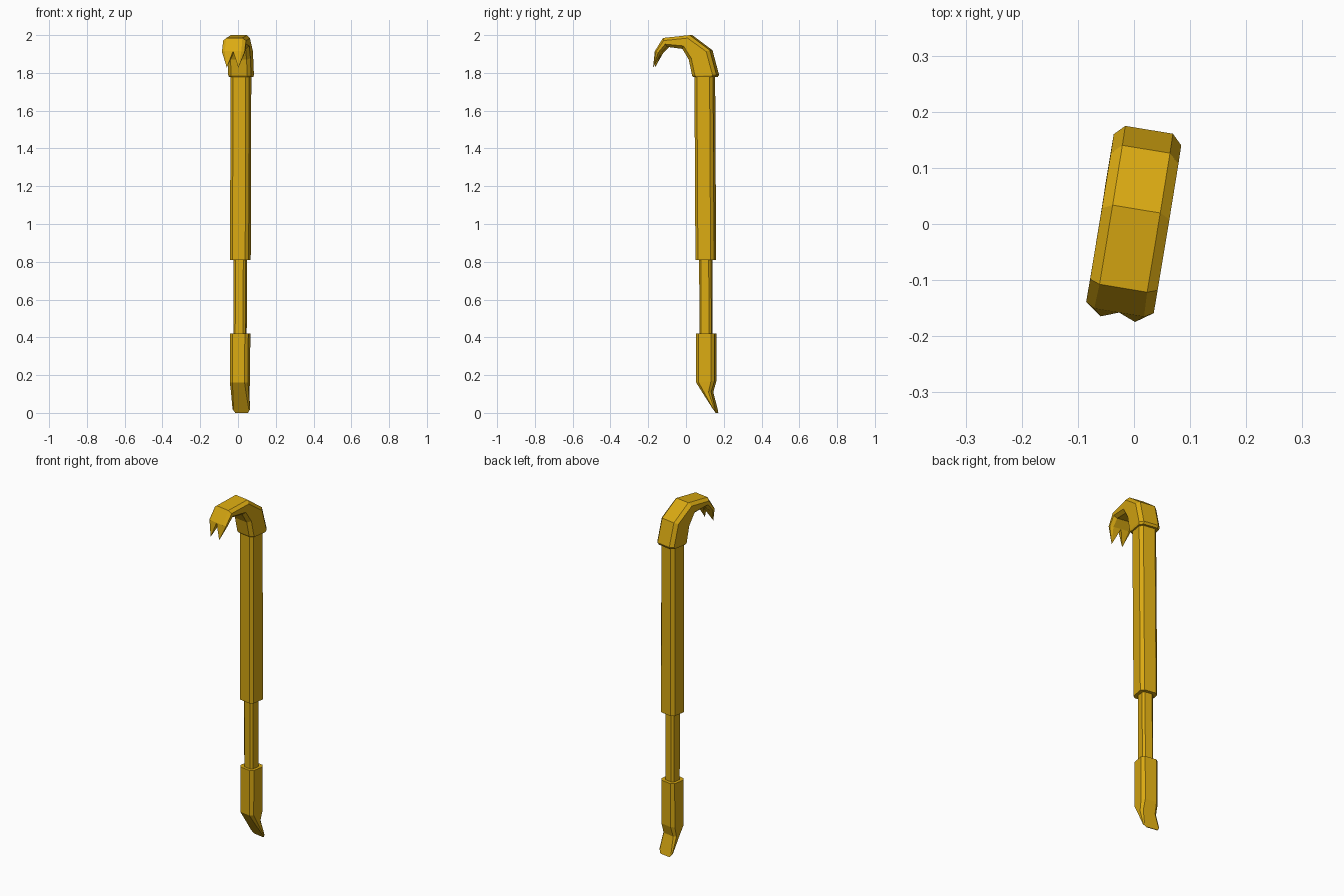
import bpy, bmesh, math
from mathutils import Matrix, Vector

if "Cube" in bpy.data.objects:
    bpy.data.objects.remove(bpy.data.objects["Cube"])

gold = bpy.data.materials.new("golden yellow")
gold.diffuse_color = (0.70, 0.40, 0.006, 1)
gold.use_nodes = True
gold.node_tree.nodes["Principled BSDF"].inputs["Base Color"].default_value = gold.diffuse_color
TURN = Matrix.Rotation(math.radians(-9.4), 4, 'Z')


def place(x, y, z):
    """Lean the bar very slightly, then turn it about the vertical."""
    return TURN @ Vector((x - 0.008 + 0.004 * z, y, z))


def ring(bm, back, front, w, c):
    """Chamfered rectangle between a back and a front (y, z) point, split in the middle."""
    b, f = Vector(back), Vector(front)
    d = (f - b).length
    cd = min(c, 0.3 * d) / d
    spec = [(0, 0), (w - c, 0), (w, cd), (w, 1 - cd), (w - c, 1), (0, 1),
            (c - w, 1), (-w, 1 - cd), (-w, cd), (c - w, 0)]
    verts = []
    for x, t in spec:
        p = b.lerp(f, t)
        verts.append(bm.verts.new(place(x, p.x, p.y)))
    return verts


def loft(name, stations, claws=None):
    bm = bmesh.new()
    rings = [ring(bm, *s) for s in stations]
    for r, s in zip(rings, rings[1:]):
        for i in range(10):
            j = (i + 1) % 10
            bm.faces.new((r[i], r[j], s[j], s[i]))
    bm.faces.new(rings[0])
    if claws:
        # each half of the last ring runs out to a pointed claw
        x, y, z = claws
        last = rings[-1]
        for sign, half in ((1, last[:6]), (-1, last[5:] + last[:1])):
            tip = bm.verts.new(place(sign * x, y, z))
            for i in range(6):
                bm.faces.new((half[i], half[(i + 1) % 6], tip))
    else:
        bm.faces.new(rings[-1])
    bmesh.ops.recalc_face_normals(bm, faces=bm.faces)
    me = bpy.data.meshes.new(name)
    bm.to_mesh(me)
    bm.free()
    me.materials.append(gold)
    ob = bpy.data.objects.new(name, me)
    bpy.context.collection.objects.link(ob)
    return ob


def level(z, y, w, c):
    return ((y + w, z), (y - w, z), w, c)


# straight bar pieces
loft("grip", [level(0.81, 0.1055, 0.050, 0.016), level(1.80, 0.1005, 0.050, 0.016)])
loft("inner_bar", [level(0.40, 0.107, 0.032, 0.011), level(0.83, 0.105, 0.032, 0.011)])

# chisel end
loft("chisel", [
    level(0.42, 0.108, 0.049, 0.016),
    ((0.157, 0.17), (0.059, 0.16), 0.049, 0.016),
    ((0.139, 0.11), (0.091, 0.11), 0.047, 0.012),
    ((0.162, 0.02), (0.150, 0.02), 0.047, 0.006),
    ((0.167, 0.0), (0.163, 0.0), 0.034, 0.003),
])

# hooked head with two claws
loft("hooked_head", [
    level(1.777, 0.105, 0.058, 0.018),
    ((0.170, 1.79), (0.040, 1.785), 0.061, 0.018),
    ((0.135, 1.92), (0.022, 1.87), 0.061, 0.018),
    ((0.027, 2.0), (-0.012, 1.927), 0.061, 0.018),
    ((-0.116, 1.985), (-0.095, 1.938), 0.061, 0.018),
    ((-0.160, 1.915), (-0.130, 1.905), 0.061, 0.016),
], claws=(0.031, -0.172, 1.828))
